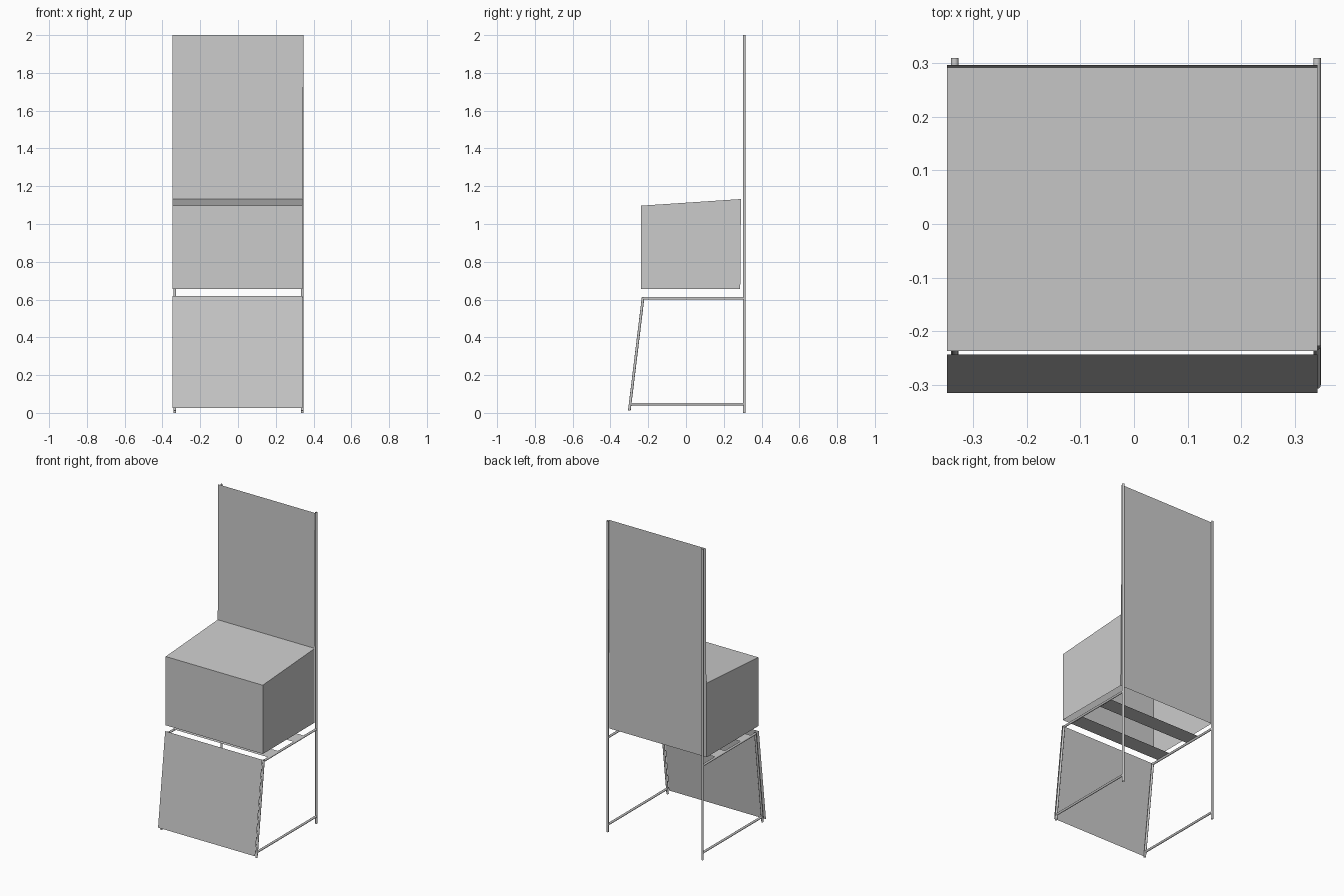
import bpy
import bmesh
from mathutils import Vector

if "Cube" in bpy.data.objects:
    bpy.data.objects.remove(bpy.data.objects["Cube"])

R = 0.007
X0, X1 = -0.348, 0.342          # panel side edges
TUBE_X = {"left": -0.334, "right": 0.341}
POST_Y = 0.309


def sheet_object(name, polygons):
    """Thin sheet part made of joined flat polygons."""
    bm = bmesh.new()
    for poly in polygons:
        bm.faces.new([bm.verts.new(p) for p in poly])
    bmesh.ops.remove_doubles(bm, verts=bm.verts, dist=1e-5)
    bmesh.ops.recalc_face_normals(bm, faces=bm.faces)
    mesh = bpy.data.meshes.new(name)
    bm.to_mesh(mesh)
    bm.free()
    obj = bpy.data.objects.new(name, mesh)
    bpy.context.collection.objects.link(obj)
    return obj


def across(a, b):
    """Rectangle spanning the full width between two (y, z) points."""
    return [(X0, *a), (X1, *a), (X1, *b), (X0, *b)]


def tube(name, a, b):
    """Open-ended round tube between two points."""
    a, b = Vector(a), Vector(b)
    d = b - a
    bpy.ops.mesh.primitive_cylinder_add(
        vertices=16, radius=R, depth=d.length, end_fill_type='NOTHING',
        location=(a + b) / 2, rotation=d.to_track_quat('Z', 'Y').to_euler())
    obj = bpy.context.object
    obj.name = name
    bpy.ops.object.shade_smooth_by_angle()


# Metal frame, one set of tubes per side
for side, x in TUBE_X.items():
    tube(f"back_post_{side}", (x, POST_Y, 0), (x, POST_Y, 2))
    tube(f"front_leg_{side}", (x, -0.300, 0.012), (x, -0.227, 0.612))
    tube(f"seat_rail_{side}", (x, -0.227, 0.606), (x, POST_Y, 0.606))
    tube(f"floor_rail_{side}", (x, -0.296, 0.046), (x, POST_Y, 0.046))

# Seat cover: front, sloping top and two sides, open below
profile = [(0.287, 0.655), (-0.237, 0.655), (-0.237, 1.097), (0.291, 1.132)]
cover = [across(profile[1], profile[2]), across(profile[2], profile[3])]
for x in (X0, X1):
    cover.append([(x, *p) for p in profile])
sheet_object("seat_cover", cover)

# Tall backrest panel, leaning back very slightly
sheet_object("backrest", [across((0.287, 0.655), (0.291, 1.132)),
                          across((0.291, 1.132), (0.296, 2.0))])

# Sloping front panel ahead of the front legs
sheet_object("front_panel", [across((-0.315, 0.027), (-0.243, 0.620))])

# Flat support slats across the seat rails
for i, y in enumerate((-0.13, 0.13)):
    sheet_object(f"seat_slat_{i + 1}",
                 [[(TUBE_X["left"], y - 0.052, 0.613), (TUBE_X["right"], y - 0.052, 0.613),
                   (TUBE_X["right"], y + 0.052, 0.613), (TUBE_X["left"], y + 0.052, 0.613)]])
